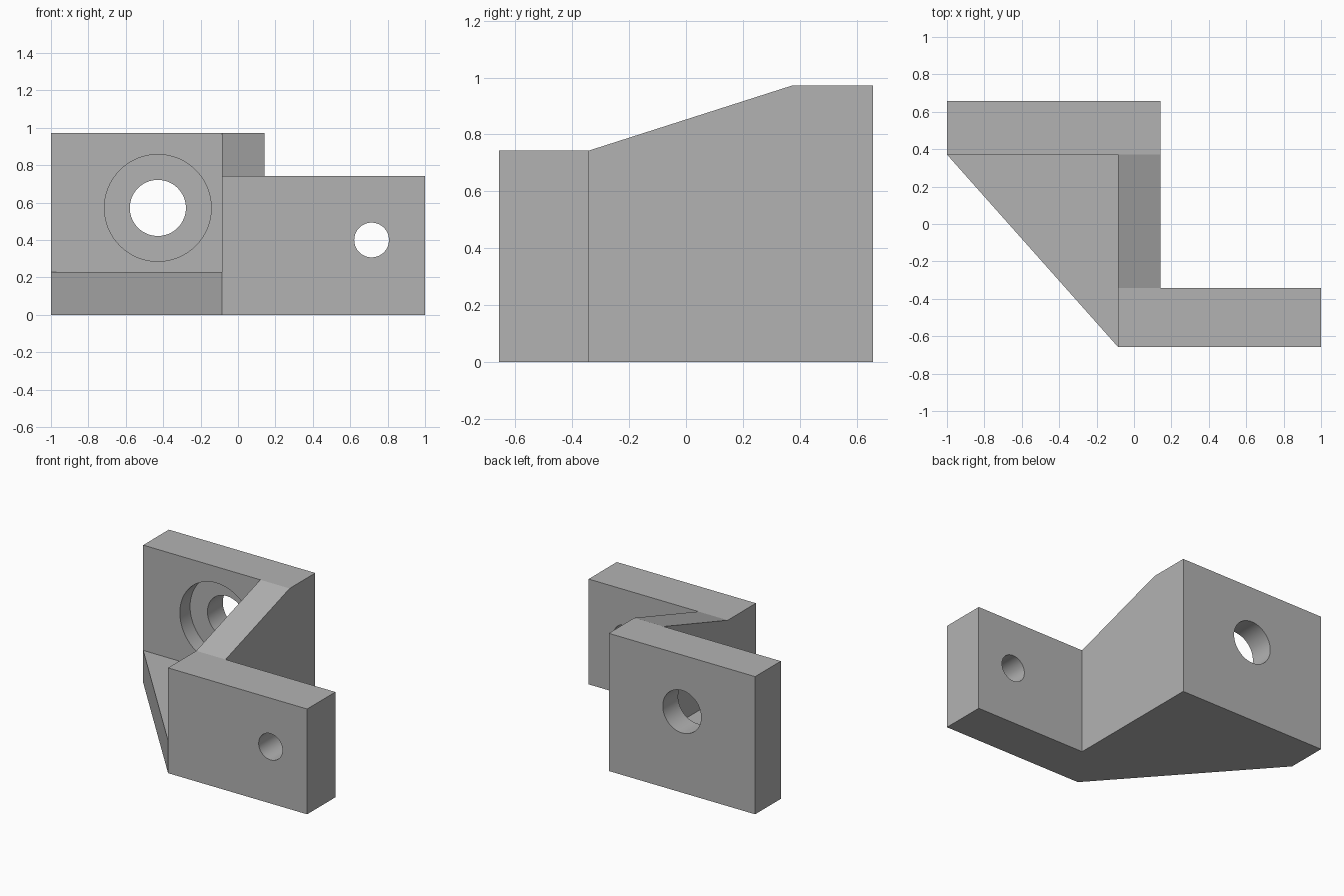
import bpy, bmesh, math
from mathutils import Vector

cube = bpy.data.objects.get("Cube")
if cube:
    bpy.data.objects.remove(cube, do_unlink=True)

U = 2 / 35  # drawing unit of the bracket
HALF_X, HALF_Y = 17.5, 11.5

grey = bpy.data.materials.new("plain grey")
grey.use_nodes = True
grey.diffuse_color = (0.45, 0.45, 0.45, 1)
grey.node_tree.nodes["Principled BSDF"].inputs["Base Color"].default_value = (0.45, 0.45, 0.45, 1)


def prism(name, outline, extrude):
    """Extrude a closed outline, given in drawing units from the left-back corner box."""
    bm = bmesh.new()
    shift = Vector((HALF_X, HALF_Y, 0))
    face = bm.faces.new([bm.verts.new((Vector(p) - shift) * U) for p in outline])
    geom = bmesh.ops.extrude_face_region(bm, geom=[face])["geom"]
    moved = [v for v in geom if isinstance(v, bmesh.types.BMVert)]
    bmesh.ops.translate(bm, verts=moved, vec=Vector(extrude) * U)
    bmesh.ops.recalc_face_normals(bm, faces=bm.faces)
    mesh = bpy.data.meshes.new(name)
    bm.to_mesh(mesh)
    bm.free()
    mesh.materials.append(grey)
    obj = bpy.data.objects.new(name, mesh)
    bpy.context.collection.objects.link(obj)
    return obj


def cylinder(name, x, z, radius, y0, y1):
    """Cylinder along y, used for drilling."""
    ring = [(x + radius * math.cos(a), y0, z + radius * math.sin(a))
            for a in (math.tau * i / 64 for i in range(64))]
    return prism(name, ring, (0, y1 - y0, 0))


def combine(target, tool, operation):
    mod = target.modifiers.new(tool.name, "BOOLEAN")
    mod.operation, mod.solver, mod.object = operation, "EXACT", tool
    bpy.context.view_layer.objects.active = target
    bpy.ops.object.modifier_apply(modifier=mod.name)
    bpy.data.objects.remove(tool, do_unlink=True)


# Bracket body: stepped plan of two plates and a web
plan = [(0, 23), (0, 18), (16, 18), (16, 0), (35, 0), (35, 5.5), (20, 5.5), (20, 23)]
body = prism("bracket_body", [(x, y, 0) for x, y in plan], (0, 0, 20))

# Side profile gives the sloped top of the web
side = [(-1, -1), (-1, 13), (5.5, 13), (18, 17), (24, 17), (24, -1)]
combine(body, prism("side_profile", [(-1, y, z) for y, z in side], (37, 0, 0)), "INTERSECT")

# Counterbored hole in the back plate, plain hole in the front plate
combine(body, cylinder("counterbore", 10, 10, 5, 17, 20), "DIFFERENCE")
combine(body, cylinder("back_hole", 10, 10, 2.625, 17, 24), "DIFFERENCE")
combine(body, cylinder("front_hole", 30, 7, 1.625, -1, 7), "DIFFERENCE")

# Triangular floor gusset between the back plate and the web
gusset = prism("floor_gusset", [(0, 18, 0), (16, 0, 0), (16, 18, 0)], (0, 0, 4))

# Smooth bores, crisp edges
for obj in (body, gusset):
    bpy.ops.object.select_all(action="DESELECT")
    obj.select_set(True)
    bpy.context.view_layer.objects.active = obj
    bpy.ops.object.shade_smooth_by_angle(angle=math.radians(15))
